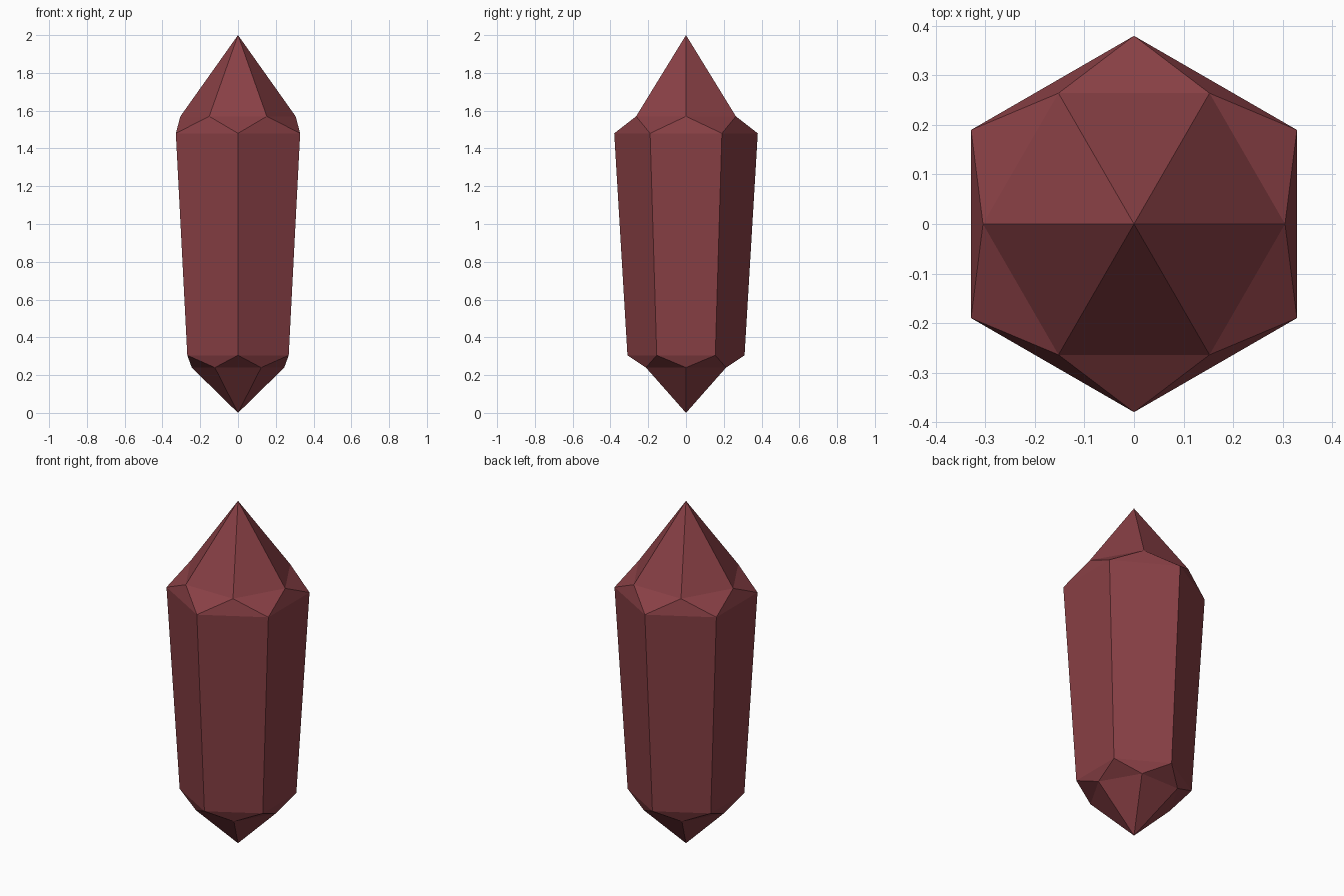
import bpy, bmesh
from math import cos, sin, radians

cube = bpy.data.objects.get("Cube")
if cube:
    bpy.data.objects.remove(cube, do_unlink=True)

SIDES = 6

# Single crystal colour
red = bpy.data.materials.new("dusky_red")
red.use_nodes = True
colour = (0.25, 0.051, 0.06, 1)
red.diffuse_color = colour
bsdf = next(n for n in red.node_tree.nodes if n.type == 'BSDF_PRINCIPLED')
bsdf.inputs["Base Color"].default_value = colour
bsdf.inputs["Roughness"].default_value = 0.6

bm = bmesh.new()


def ring(radius, z, turn):
    """Six vertices around the axis."""
    step = 360 / SIDES
    angles = [radians(turn + i * step) for i in range(SIDES)]
    return [bm.verts.new((radius * cos(a), radius * sin(a), z)) for a in angles]


def cap(tip_z, neck, rim):
    """Pointed end: tip facets, then a zigzag of facets down to the rim."""
    tip = bm.verts.new((0, 0, tip_z))
    for i in range(SIDES):
        j = (i + 1) % SIDES
        bm.faces.new((tip, neck[i], neck[j]))
        bm.faces.new((neck[i], rim[i], neck[j]))
        bm.faces.new((rim[i], rim[j], neck[j]))


# Rings of the crystal, necks turned half a side against the shaft
upper_neck = ring(0.305, 1.57, 0)
upper_rim = ring(0.38, 1.48, 30)
lower_rim = ring(0.31, 0.305, 30)
lower_neck = ring(0.245, 0.24, 0)

# Pointed ends
cap(2.0, upper_neck, upper_rim)
cap(0.0, lower_neck, lower_rim)

# Tapered shaft
for i in range(SIDES):
    j = (i + 1) % SIDES
    bm.faces.new((lower_rim[i], lower_rim[j], upper_rim[j], upper_rim[i]))

bmesh.ops.recalc_face_normals(bm, faces=bm.faces)
mesh = bpy.data.meshes.new("crystal")
bm.to_mesh(mesh)
bm.free()
mesh.materials.append(red)
crystal = bpy.data.objects.new("crystal", mesh)
bpy.context.collection.objects.link(crystal)
